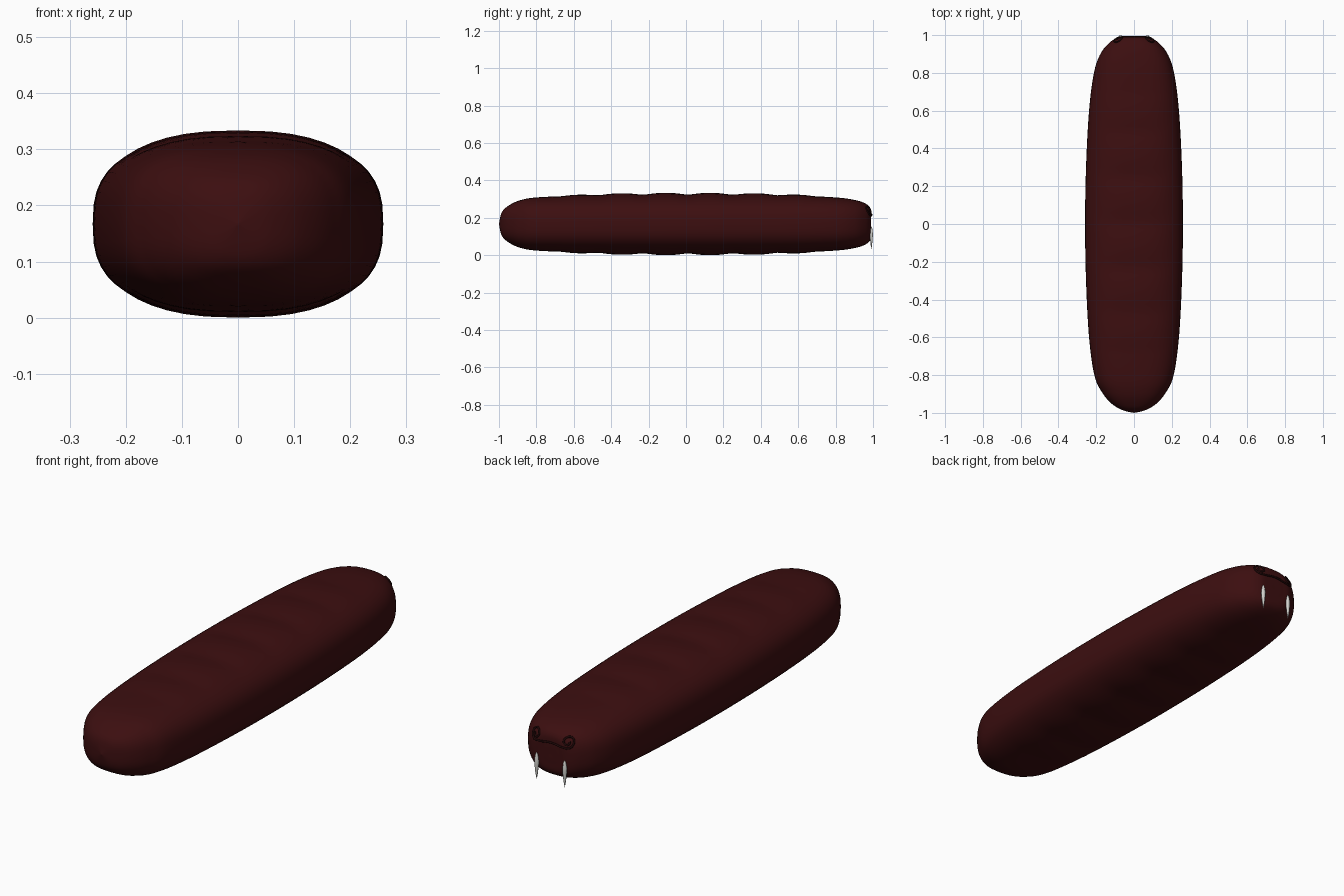
import bpy, bmesh, math
from mathutils import Vector
from mathutils.bvhtree import BVHTree

if "Cube" in bpy.data.objects:
    bpy.data.objects.remove(bpy.data.objects["Cube"])


def material(name, rgb):
    m = bpy.data.materials.new(name)
    m.diffuse_color = (*rgb, 1)
    m.use_nodes = True
    m.node_tree.nodes["Principled BSDF"].inputs["Base Color"].default_value = m.diffuse_color
    return m


RED = material("dark red", (0.045, 0.0045, 0.005))
DARK = material("blackish red", (0.013, 0.002, 0.002))
IVORY = material("ivory", (0.65, 0.65, 0.62))
MID = 0.167


def add_mesh(name, bm, mat):
    bmesh.ops.recalc_face_normals(bm, faces=bm.faces)
    me = bpy.data.meshes.new(name)
    bm.to_mesh(me)
    me.materials.append(mat)
    ob = bpy.data.objects.new(name, me)
    bpy.context.collection.objects.link(ob)
    for p in me.polygons:
        p.use_smooth = True
    return ob


def spline(keys, steps):
    """Catmull-Rom through the keys."""
    pts = [Vector(k) for k in keys]
    out = []
    for i in range(len(pts) - 1):
        a, b, c = pts[max(i - 1, 0)], pts[i], pts[i + 1]
        d = pts[min(i + 2, len(pts) - 1)]
        for s in range(steps):
            t = s / steps
            out.append(0.5 * (2 * b + (c - a) * t + (2 * a - 5 * b + 4 * c - d) * t * t
                              + (3 * b - a - 3 * c + d) * t ** 3))
    return out + [pts[-1]]


def loft(bm, rings):
    """Skin closed rings; first and last ring are closed with a point."""
    loops = [[bm.verts.new(p) for p in r] for r in rings]
    n = len(loops[0])
    for a, b in zip(loops, loops[1:]):
        for i in range(n):
            j = (i + 1) % n
            bm.faces.new((a[i], a[j], b[j], b[i]))
    bmesh.ops.remove_doubles(bm, verts=bm.verts, dist=1e-5)


# Body: (y, half width, half height) stations, with raised segments above and below
STATIONS = [(-1, 0, 0), (-.985, .062, .062), (-.95, .12, .097), (-.89, .17, .126),
            (-.8, .21, .142), (-.6, .238, .15), (-.3, .254, .155), (0, .259, .156),
            (.3, .254, .155), (.6, .238, .151), (.8, .212, .142), (.9, .178, .129),
            (.96, .13, .109), (.986, .085, .083), (.99, .04, .04), (.99, 0, 0)]
VALLEYS = [-.67, -.47, -.23, .01, .25, .49, .69]
BUMPS = [.006, .01, .011, .011, .01, .006]


def ripple(y):
    for a, b, h in zip(VALLEYS, VALLEYS[1:], BUMPS):
        if a <= y <= b:
            return h * math.sin(math.pi * (y - a) / (b - a))
    return 0


def section(y, w, h, n=48):
    ring = []
    for i in range(n):
        a = 2 * math.pi * i / n
        c, s = math.cos(a), math.sin(a)
        u = math.copysign(abs(c) ** (2 / 2.7), c)
        v = math.copysign(abs(s) ** (2 / 2.7), s)
        lift = ripple(y) * max(0, 1 - (u / .8) ** 2) * (1 if v > 0 else -1)
        ring.append((u * w, y, MID + v * h + lift))
    return ring


bm = bmesh.new()
loft(bm, [section(*p) for p in spline(STATIONS, 10)])
body = add_mesh("body", bm, RED)
bm = bmesh.new()
bm.from_mesh(body.data)
surface = BVHTree.FromBMesh(bm)
bm.free()

# Curled face marking: two spirals joined by a shallow line, laid on the rear end
half = []
for i in range(31):
    t = i / 30
    a = math.radians(-90 + 470 * (1 - t))
    r = .008 + .020 * t
    half.append((.08 + r * math.cos(a), .238 + r * math.sin(a)))
half += [(.05, .212), (.025, .217)]
path = half + [(0, .219)] + [(-x, z) for x, z in reversed(half)]
cu = bpy.data.curves.new("face_curl", "CURVE")
cu.dimensions = "3D"
cu.bevel_depth = .0045
cu.bevel_resolution = 2
cu.use_fill_caps = True
cu.materials.append(DARK)
sp = cu.splines.new("POLY")
sp.points.add(len(path) - 1)
for pt, (x, z) in zip(sp.points, path):
    hit = surface.ray_cast(Vector((x, 2, z)), Vector((0, -1, 0)))[0]
    pt.co = (x, hit.y + .002 if hit else .95, z, 1)
bpy.context.collection.objects.link(bpy.data.objects.new("face_curl", cu))

# Fangs: slim spindles hanging below the curls, (z, radius)
FANG = [(.155, 0), (.145, .006), (.115, .0105), (.085, .0085), (.055, .005), (.03, 0)]
for side, label in ((-1, "left"), (1, "right")):
    bm = bmesh.new()
    rings = []
    for z, r in spline(FANG, 3):
        rings.append([(side * .072 + r * math.cos(k * math.pi / 5),
                       .991 + .8 * r * math.sin(k * math.pi / 5), z) for k in range(10)])
    loft(bm, rings)
    add_mesh("fang_" + label, bm, IVORY)
